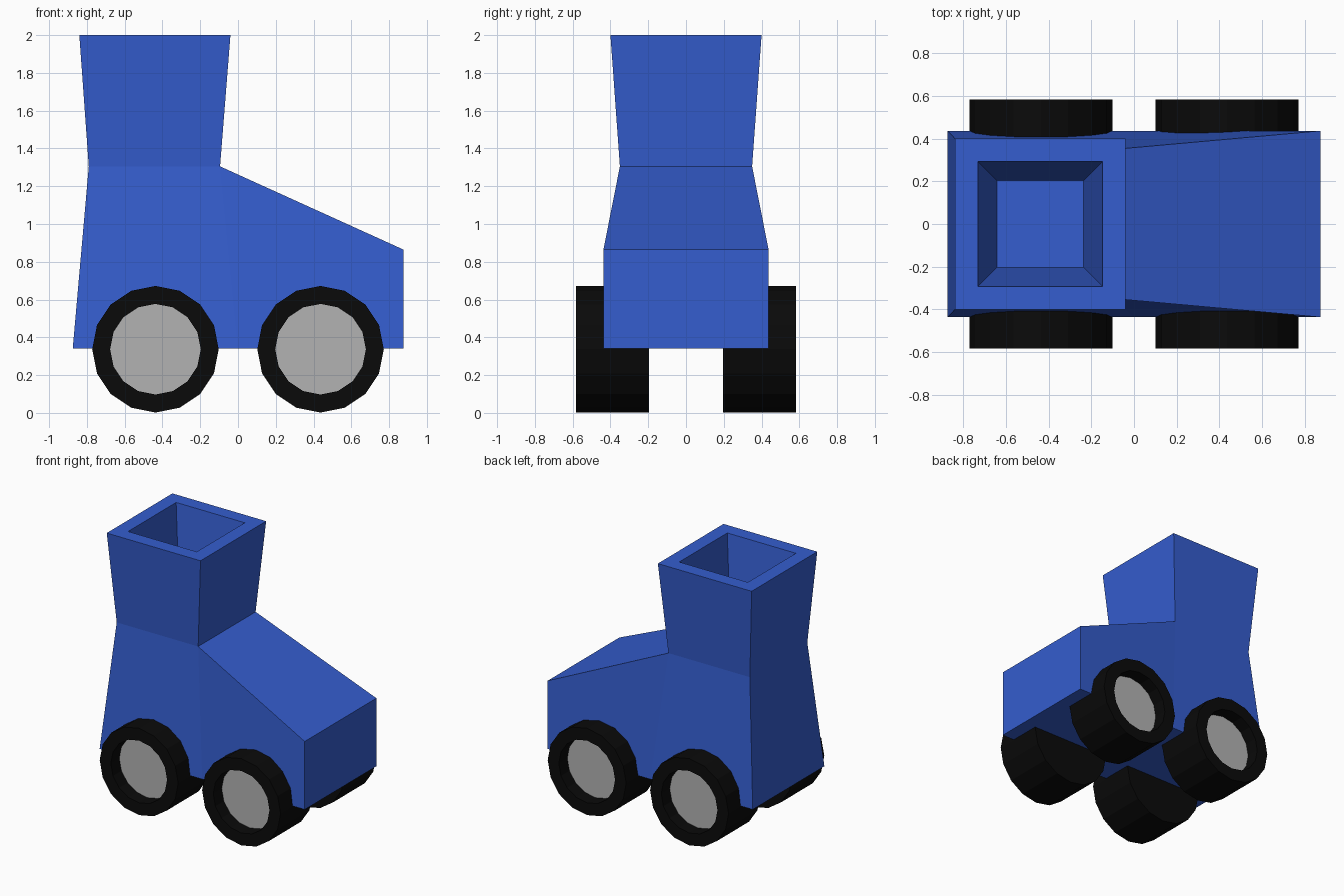
import bpy, bmesh, math
from mathutils import Vector

if "Cube" in bpy.data.objects:
    bpy.data.objects.remove(bpy.data.objects["Cube"])


def material(name, rgb):
    m = bpy.data.materials.new(name)
    m.diffuse_color = (*rgb, 1)
    m.use_nodes = True
    m.node_tree.nodes["Principled BSDF"].inputs["Base Color"].default_value = m.diffuse_color
    return m


BLUE = material("blue", (0.035, 0.11, 0.62))
BLACK = material("black", (0.003, 0.003, 0.003))
GREY = material("grey", (0.45, 0.45, 0.45))


def finish(bm, name, mats):
    bmesh.ops.recalc_face_normals(bm, faces=bm.faces)
    me = bpy.data.meshes.new(name)
    bm.to_mesh(me)
    bm.free()
    for m in mats:
        me.materials.append(m)
    ob = bpy.data.objects.new(name, me)
    bpy.context.collection.objects.link(ob)
    return ob


def bridge(bm, a, b, skip=()):
    n = len(a)
    for i in range(n):
        if i not in skip:
            bm.faces.new((a[i], a[(i + 1) % n], b[(i + 1) % n], b[i]))


# Boot-shaped body: rectangular rings up the tower, then down into the opening
bm = bmesh.new()
sections = [  # x back, x front, half width, z
    (-0.875, 0.0, 0.437, 0.34),
    (-0.79, -0.095, 0.35, 1.305),
    (-0.84, -0.04, 0.40, 2.0),
    (-0.733, -0.147, 0.293, 2.0),
    (-0.643, -0.237, 0.203, 1.305),
]
rings = [[bm.verts.new(p) for p in
          ((x0, -w, z), (x1, -w, z), (x1, w, z), (x0, w, z))]
         for x0, x1, w, z in sections]
for i in range(len(rings) - 1):
    bridge(bm, rings[i], rings[i + 1], skip=(1,) if i == 0 else ())
bm.faces.new(rings[0])
bm.faces.new(rings[-1])

# Sloping toe grown from the open front of the lower section
base = [rings[0][1], rings[0][2], rings[1][2], rings[1][1]]
toe = [bm.verts.new((0.875, y, z)) for y, z in
       ((-0.437, 0.34), (0.437, 0.34), (0.437, 0.865), (-0.437, 0.865))]
bridge(bm, base, toe)
bm.faces.new(toe)
finish(bm, "boot_body", [BLUE])


# Wheels: 16-sided tyre with a sunken grey hub
def wheel(name, cx, side):
    bm = bmesh.new()
    profile = [(0.335, 0.195), (0.335, 0.583), (0.24, 0.583), (0.24, 0.48)]
    loops = []
    for r, y in profile:
        loops.append([bm.verts.new((cx + r * math.cos(math.tau * k / 16),
                                    side * y,
                                    0.337 + r * math.sin(math.tau * k / 16)))
                      for k in range(16)])
    for a, b in zip(loops, loops[1:]):
        bridge(bm, a, b)
    bm.faces.new(loops[0])
    bm.faces.new(loops[-1]).material_index = 1
    finish(bm, name, [BLACK, GREY])


for end, cx in (("back", -0.437), ("front", 0.437)):
    for label, side in (("right", -1), ("left", 1)):
        wheel(f"{end}_{label}_wheel", cx, side)
